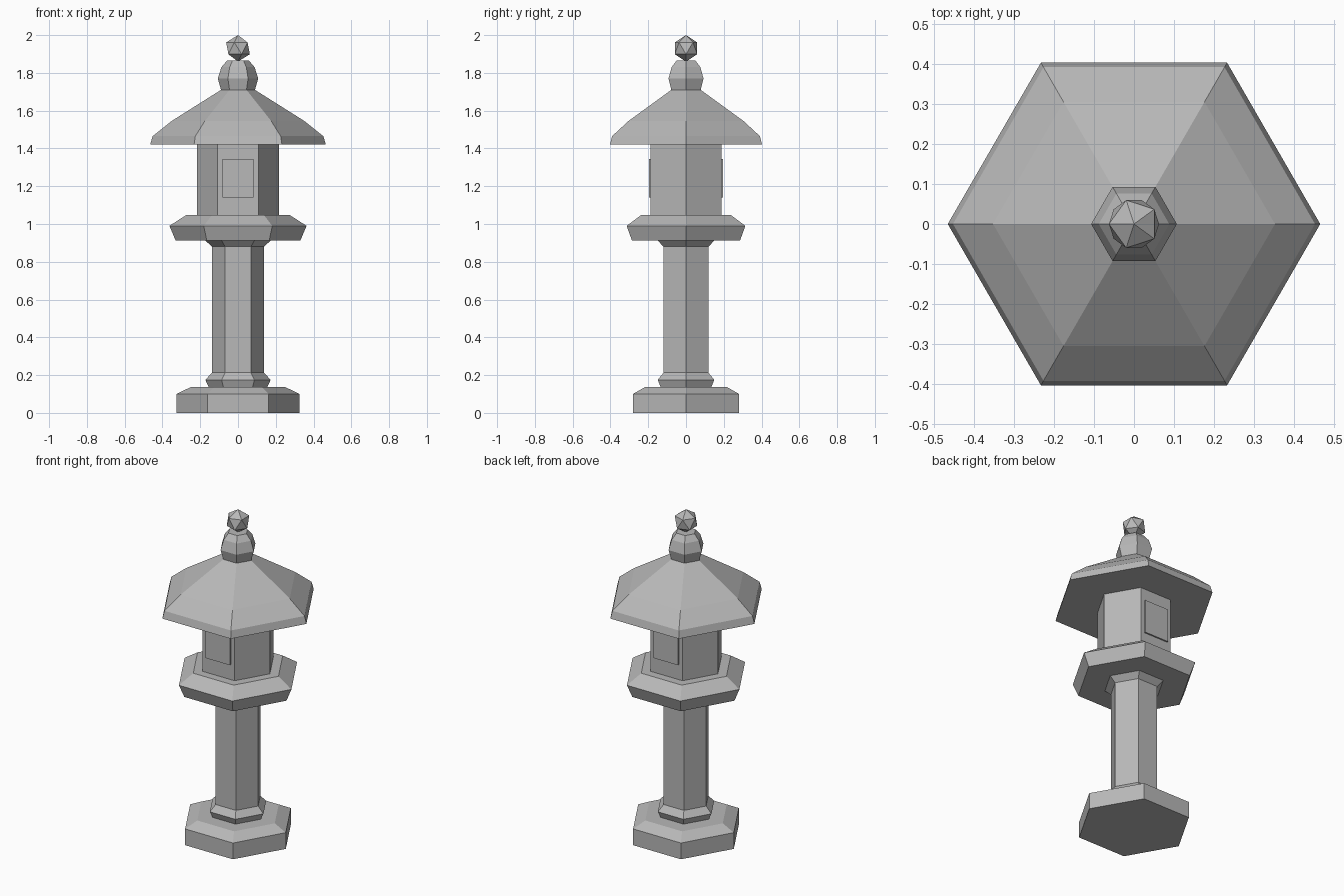
import bpy, bmesh, math

cube = bpy.data.objects.get("Cube")
if cube:
    bpy.data.objects.remove(cube, do_unlink=True)

stone = bpy.data.materials.new("grey_stone")
stone.use_nodes = True
COLOUR = (0.48, 0.48, 0.48, 1)
stone.diffuse_color = COLOUR
stone.node_tree.nodes["Principled BSDF"].inputs["Base Color"].default_value = COLOUR


def finish(name, bm):
    bmesh.ops.recalc_face_normals(bm, faces=bm.faces)
    mesh = bpy.data.meshes.new(name)
    bm.to_mesh(mesh)
    bm.free()
    mesh.materials.append(stone)
    obj = bpy.data.objects.new(name, mesh)
    bpy.context.collection.objects.link(obj)
    return obj


def hexagonal(name, profile):
    """Closed six-sided solid from (radius, height) pairs, corners on the x axis."""
    bm = bmesh.new()
    rings = [[bm.verts.new((r * math.cos(i * math.pi / 3), r * math.sin(i * math.pi / 3), z))
              for i in range(6)] for r, z in profile]
    for low, high in zip(rings, rings[1:]):
        for i in range(6):
            j = (i + 1) % 6
            bm.faces.new((low[i], low[j], high[j], high[i]))
    bm.faces.new(rings[0])
    bm.faces.new(rings[-1])
    return finish(name, bm)


# Stacked stone parts
hexagonal("base", [(0.325, 0), (0.325, 0.1), (0.25, 0.137)])
hexagonal("foot_ring", [(0.155, 0.137), (0.173, 0.175), (0.137, 0.213)])
hexagonal("pillar", [(0.137, 0.213), (0.137, 0.88)])
hexagonal("pillar_collar", [(0.137, 0.88), (0.173, 0.912)])
hexagonal("platform", [(0.33, 0.912), (0.363, 0.99), (0.275, 1.047)])
hexagonal("light_chamber", [(0.217, 1.047), (0.217, 1.42)])
hexagonal("roof", [(0.465, 1.42), (0.452, 1.465), (0.352, 1.545), (0.09, 1.71)])
hexagonal("finial_neck", [(0.09, 1.71), (0.107, 1.77), (0.088, 1.83), (0.058, 1.865)])

# Shallow window panels on the front and back of the chamber
for name, side in (("front_window", -1), ("back_window", 1)):
    bm = bmesh.new()
    bmesh.ops.create_cube(bm, size=1)
    bmesh.ops.scale(bm, verts=bm.verts, vec=(0.166, 0.03, 0.206))
    bmesh.ops.translate(bm, verts=bm.verts, vec=(0, side * 0.182, 1.242))
    finish(name, bm)

# Faceted jewel on top
bm = bmesh.new()
bmesh.ops.create_icosphere(bm, subdivisions=1, radius=0.07)
jewel = finish("finial_jewel", bm)
jewel.location.z = 1.93
jewel.rotation_euler.z = math.pi
